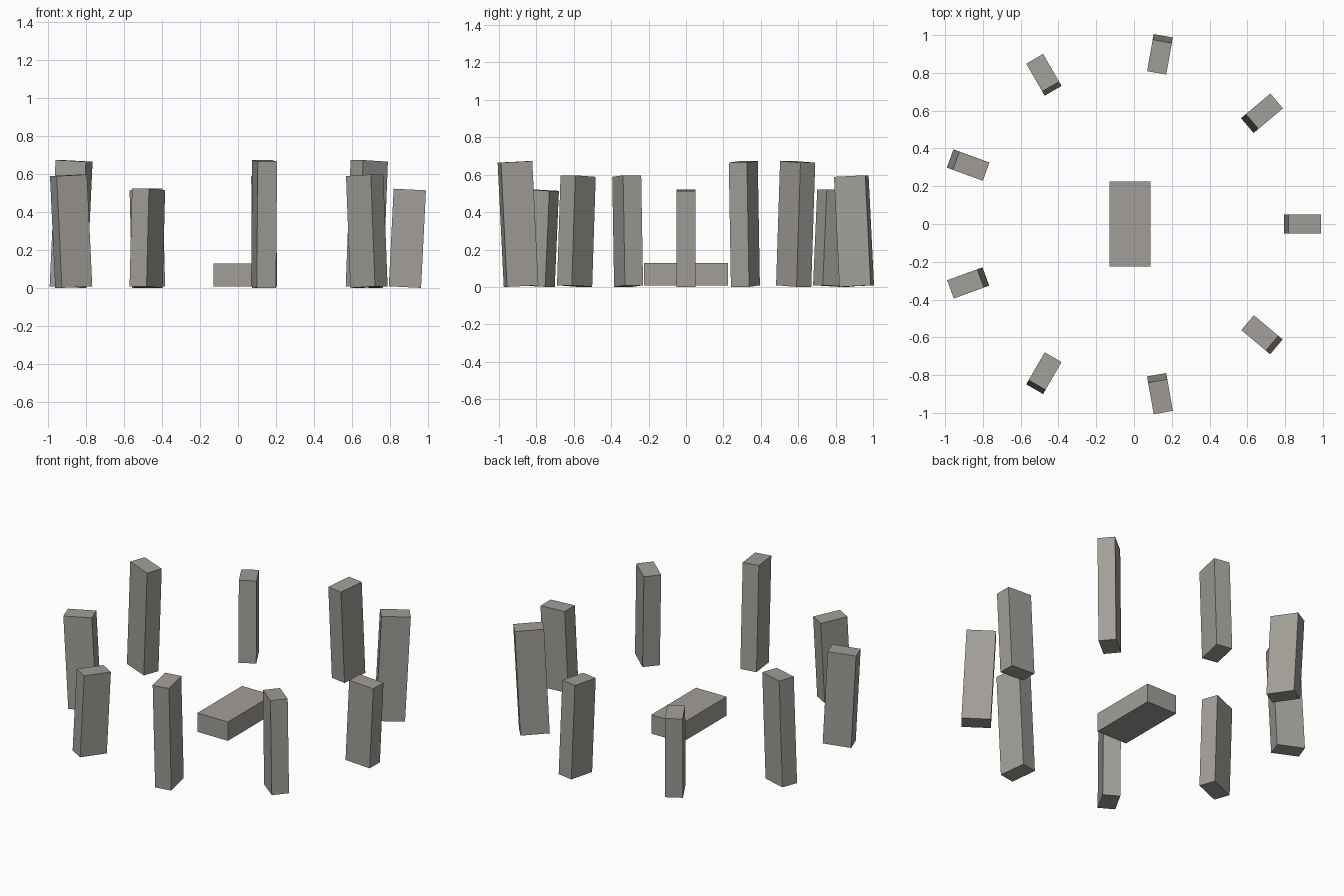
import bpy
from math import radians
from mathutils import Matrix, Vector

if "Cube" in bpy.data.objects:
    bpy.data.objects.remove(bpy.data.objects["Cube"])

stone = bpy.data.materials.new("warm_grey_stone")
stone.diffuse_color = (0.36, 0.345, 0.315, 1)
stone.use_nodes = True
stone.node_tree.nodes["Principled BSDF"].inputs["Base Color"].default_value = stone.diffuse_color

CX = -0.021    # ring centre in x
FLOOR = 0.0042  # raised so the tilted corners touch z = 0


def block(name, size, matrix):
    bpy.ops.mesh.primitive_cube_add(size=1)
    ob = bpy.context.object
    ob.name = name
    ob.data.transform(matrix @ Matrix.Diagonal(Vector((*size, 1))))
    ob.data.materials.append(stone)
    return ob


# ring of nine standing stones, each leaning slightly in or out
heights = (0.514, 0.665, 0.589)
leans = (1, 1, -1, 1, -1, 1, -1, 1, -1)
for i, lean in enumerate(leans):
    h = heights[i % 3]
    m = (Matrix.Translation((CX, 0, 0))
         @ Matrix.Rotation(radians(40 * i), 4, 'Z')
         @ Matrix.Translation((0.912, 0, h / 2 + FLOOR))
         @ Matrix.Rotation(0.05 * lean, 4, 'Y'))
    block(f"standing_stone_{i + 1}", (0.17, 0.103, h), m)

# low altar slab in the middle
block("altar_slab", (0.215, 0.45, 0.12),
      Matrix.Translation((CX, 0, 0.06 + 0.0075)))
